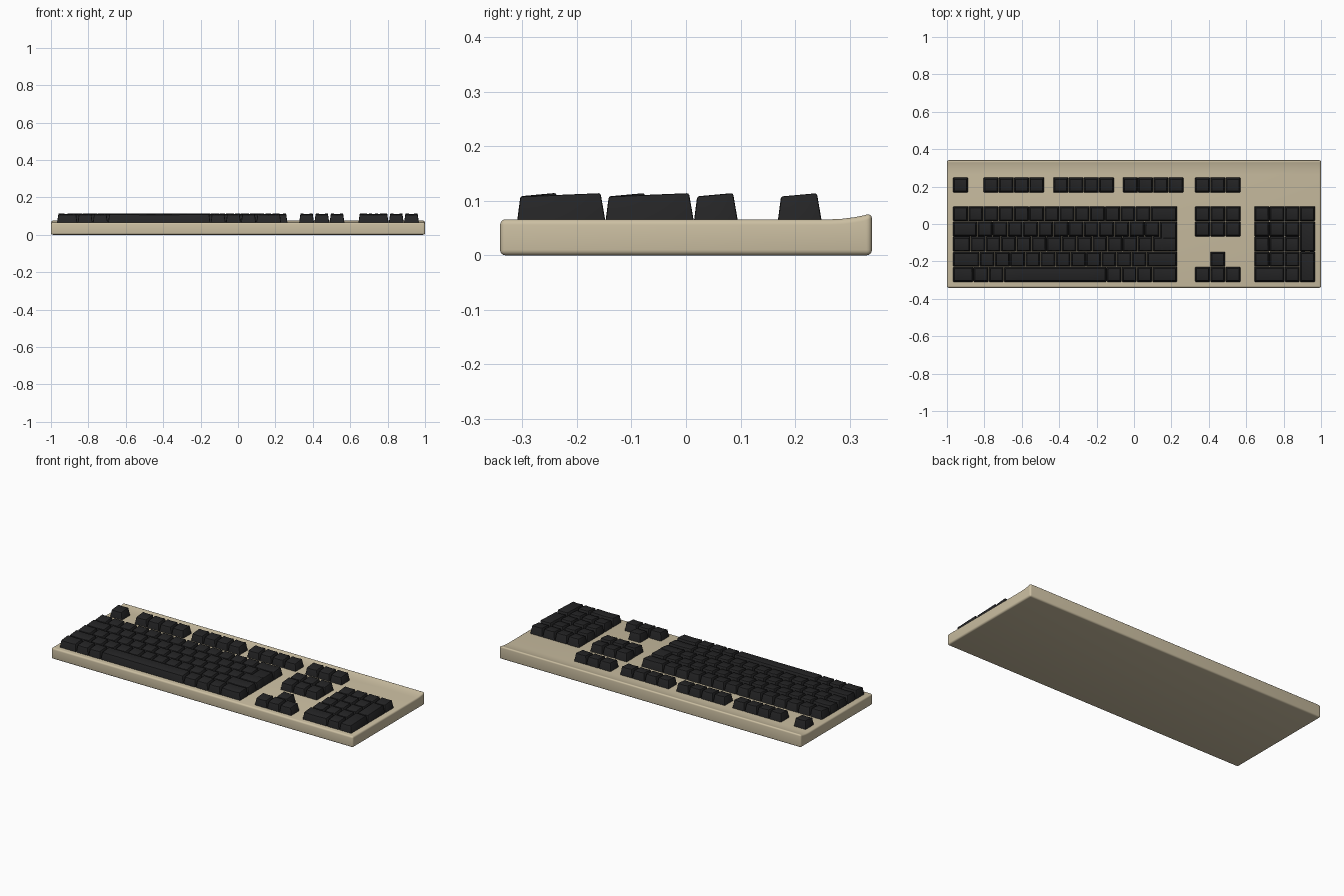
import bpy, bmesh
from mathutils import Vector

if "Cube" in bpy.data.objects:
    bpy.data.objects.remove(bpy.data.objects["Cube"])

U = 0.0813          # key pitch
DECK = 0.066        # top surface of the case


def material(name, rgb):
    m = bpy.data.materials.new(name)
    m.diffuse_color = (*rgb, 1)
    m.use_nodes = True
    m.node_tree.nodes["Principled BSDF"].inputs["Base Color"].default_value = m.diffuse_color
    return m


beige = material("beige_plastic", (0.60, 0.52, 0.36))
black = material("black_plastic", (0.018, 0.018, 0.019))


def make_object(name, bm, mat):
    me = bpy.data.meshes.new(name)
    bm.to_mesh(me)
    bm.free()
    ob = bpy.data.objects.new(name, me)
    bpy.context.collection.objects.link(ob)
    me.materials.append(mat)
    bpy.ops.object.select_all(action='DESELECT')
    bpy.context.view_layer.objects.active = ob
    ob.select_set(True)
    return ob


# Case: side profile swept along x, with a raised rear lip
profile = [(-0.341, 0), (-0.341, DECK), (0.265, DECK), (0.288, 0.0672), (0.308, 0.0697),
           (0.325, 0.0730), (0.341, 0.0775), (0.341, 0)]
bm = bmesh.new()
face = bm.faces.new([bm.verts.new((-1, y, z)) for y, z in profile])
ext = bmesh.ops.extrude_face_region(bm, geom=[face])
bmesh.ops.translate(bm, vec=(2, 0, 0),
                    verts=[g for g in ext["geom"] if isinstance(g, bmesh.types.BMVert)])
bmesh.ops.recalc_face_normals(bm, faces=bm.faces)
case = make_object("case", bm, beige)
bev = case.modifiers.new("rounded_edges", 'BEVEL')
bev.width, bev.segments, bev.limit_method, bev.angle_limit = 0.010, 4, 'ANGLE', 0.6
bpy.ops.object.modifier_apply(modifier=bev.name)
bpy.ops.object.shade_smooth_by_angle(angle=0.6)


# One tapered keycap, with a scooped top, appended to a group mesh
def add_key(group, x, y, w=1, d=1, dish=0.0025):
    W, D = w * U - 0.001, d * U - 0.0005
    cx, cy = x + w * U / 2, y + d * U / 2
    k = bmesh.new()
    bmesh.ops.create_cube(k, size=1)
    for i in range(1, 6):
        bmesh.ops.bisect_plane(k, geom=k.verts[:] + k.edges[:] + k.faces[:],
                               plane_co=(i / 6 - 0.5, 0, 0), plane_no=(1, 0, 0))
    for v in k.verts:
        px, py, top = v.co.x, v.co.y, v.co.z > 0
        if top:
            z = (0.1085 if py < 0 else 0.1145) - dish * (1 - (2 * px) ** 2)
            yy = -D / 2 + 0.006 if py < 0 else D / 2 - 0.009
            v.co = Vector((cx + px * (W - 0.015), cy + yy, z))
        else:
            v.co = Vector((cx + px * W, cy + py * D, DECK - 0.004))
    k.normal_update()
    edges = [e for e in k.edges if e.calc_face_angle(0) > 0.6
             and max(v.co.z for v in e.verts) > DECK]
    bmesh.ops.bevel(k, geom=edges, offset=0.004, segments=2, profile=0.5, affect='EDGES')
    tmp = bpy.data.meshes.new("tmp")
    k.to_mesh(tmp)
    k.free()
    group.from_mesh(tmp)
    bpy.data.meshes.remove(tmp)


def add_row(group, x, y, widths):
    for w in widths:
        add_key(group, x, y, w, dish=0.0006 if w > 4 else 0.0025)
        x += w * U


def finish(name, group):
    make_object(name, group, black)
    bpy.ops.object.shade_smooth_by_angle(angle=0.5)


Y = [-0.310 + i * U * 0.997 for i in range(5)]   # front edge of each row, front to back
YF = 0.168                                       # function row
X_MAIN, X_NAV, X_PAD = -0.968, 0.326, 0.643

# Main typing block
g = bmesh.new()
add_row(g, X_MAIN, Y[0], [1.35, 1, 1, 6.75, 1, 1, 1, 1.65])
add_row(g, X_MAIN, Y[1], [1.75] + [1] * 11 + [2])
add_row(g, X_MAIN, Y[2], [1.15] + [1] * 12 + [1.6])
add_row(g, X_MAIN, Y[3], [1.6] + [1] * 12)
add_row(g, X_MAIN, Y[4], [1] * 13 + [1.75])
add_key(g, X_MAIN + 13.6 * U, Y[2], 1.15, 2)     # tall part of the enter key
finish("main_keys", g)

# Function row
g = bmesh.new()
add_key(g, X_MAIN, YF)
for x in (-0.805, -0.432, -0.060):
    add_row(g, x, YF, [1] * 4)
finish("function_keys", g)

# Navigation cluster and arrows
g = bmesh.new()
for y in (YF, Y[4], Y[3], Y[0]):
    add_row(g, X_NAV, y, [1] * 3)
add_key(g, X_NAV + U, Y[1])
finish("navigation_and_arrow_keys", g)

# Number pad
g = bmesh.new()
add_row(g, X_PAD, Y[4], [1] * 4)
for y in Y[1:4]:
    add_row(g, X_PAD, y, [1] * 3)
add_row(g, X_PAD, Y[0], [2, 1])
for y in (Y[0], Y[2]):
    add_key(g, X_PAD + 3 * U, y, 1, 2)
finish("number_pad_keys", g)
